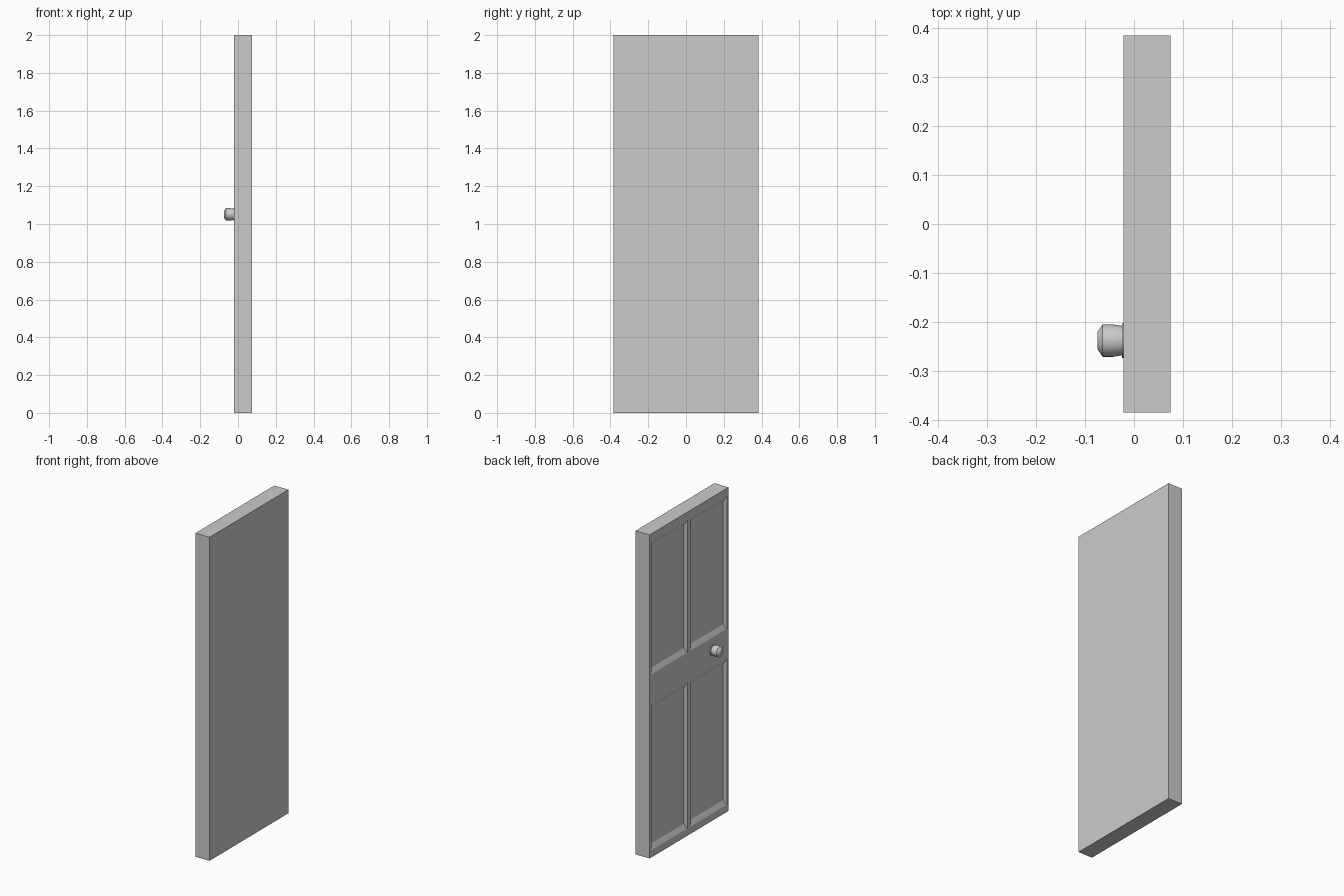
import bpy, bmesh, math
from mathutils import Vector

if "Cube" in bpy.data.objects:
    bpy.data.objects.remove(bpy.data.objects["Cube"])

FRONT, BACK = -0.021, 0.075            # panelled face and plain face (x)
DEPTH, INSET_Y, INSET_Z = 0.015, 0.015, 0.03
YS = [-0.385, -0.368, -0.017, 0.017, 0.368, 0.385]
ZS = [0.0, 0.045, 0.945, 1.132, 1.95, 2.0]


def finish(name, bm):
    bmesh.ops.recalc_face_normals(bm, faces=bm.faces)
    mesh = bpy.data.meshes.new(name)
    bm.to_mesh(mesh)
    bm.free()
    obj = bpy.data.objects.new(name, mesh)
    bpy.context.collection.objects.link(obj)
    return obj


# Door slab with four sunken, bevelled panels on the -x face
bm = bmesh.new()
grid = [[bm.verts.new((FRONT, y, z)) for z in ZS] for y in YS]
for i in range(5):
    for j in range(5):
        ring = [grid[i][j], grid[i][j + 1], grid[i + 1][j + 1], grid[i + 1][j]]
        if i in (1, 3) and j in (1, 3):
            centre = sum((v.co for v in ring), Vector()) / 4
            inner = []
            for v in ring:
                sy = math.copysign(INSET_Y, centre.y - v.co.y)
                sz = math.copysign(INSET_Z, centre.z - v.co.z)
                inner.append(bm.verts.new(v.co + Vector((DEPTH, sy, sz))))
            for k in range(4):
                n = (k + 1) % 4
                bm.faces.new((ring[k], ring[n], inner[n], inner[k]))
            bm.faces.new(inner)
        else:
            bm.faces.new(ring)

# Side walls and plain back
border = [e for e in bm.edges if e.is_boundary]
new = bmesh.ops.extrude_edge_only(bm, edges=border)["geom"]
for v in new:
    if isinstance(v, bmesh.types.BMVert):
        v.co.x = BACK
bmesh.ops.contextual_create(bm, geom=[e for e in bm.edges if e.is_boundary])
finish("door_slab", bm)


# Turned parts: (x, radius) profile spun around the knob axis
def lathe(name, profile, y, z, sides=32):
    bm = bmesh.new()
    rings = []
    for x, r in profile:
        rings.append([bm.verts.new((x, y + r * math.cos(2 * math.pi * k / sides),
                                    z + r * math.sin(2 * math.pi * k / sides)))
                      for k in range(sides)])
    for a, b in zip(rings, rings[1:]):
        for k in range(sides):
            n = (k + 1) % sides
            bm.faces.new((a[k], a[n], b[n], b[k]))
    bm.faces.new(rings[0])
    bm.faces.new(rings[-1])
    obj = finish(name, bm)
    bpy.ops.object.select_all(action='DESELECT')
    obj.select_set(True)
    bpy.context.view_layer.objects.active = obj
    bpy.ops.object.shade_smooth_by_angle(angle=math.radians(30))


KNOB_Y, KNOB_Z = -0.238, 1.051
lathe("knob_plate", [(FRONT, 0.035), (-0.024, 0.035)], KNOB_Y, KNOB_Z)
lathe("door_knob", [(-0.023, 0.030), (-0.030, 0.031), (-0.042, 0.033),
                    (-0.064, 0.033), (-0.075, 0.017)], KNOB_Y, KNOB_Z)
